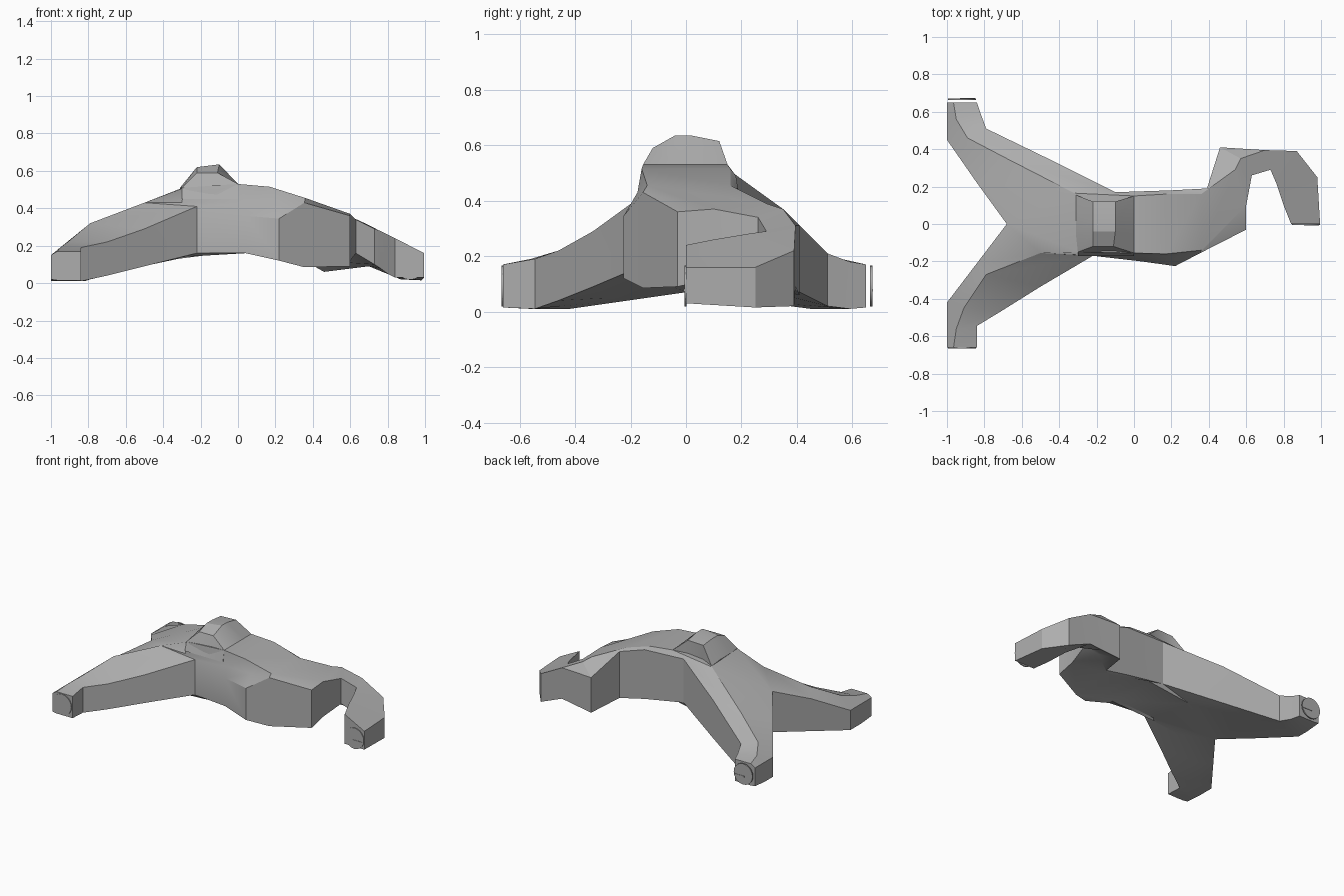
import bpy, bmesh, math
from mathutils import Matrix

default_cube = bpy.data.objects.get("Cube")
if default_cube:
    bpy.data.objects.remove(default_cube, do_unlink=True)


def make_material(name, value):
    material = bpy.data.materials.new(name)
    material.use_nodes = True
    colour = (value, value, value, 1)
    material.diffuse_color = colour
    material.node_tree.nodes["Principled BSDF"].inputs["Base Color"].default_value = colour
    return material


stone = make_material("plain grey", 0.42)


def finish(bm, name):
    bmesh.ops.recalc_face_normals(bm, faces=bm.faces)
    mesh = bpy.data.meshes.new(name)
    bm.to_mesh(mesh)
    bm.free()
    mesh.materials.append(stone)
    part = bpy.data.objects.new(name, mesh)
    bpy.context.collection.objects.link(part)
    bpy.ops.object.select_all(action="DESELECT")
    part.select_set(True)
    bpy.context.view_layer.objects.active = part
    bpy.ops.object.shade_smooth_by_angle(angle=math.radians(25))
    return part


def strip(rows):
    """Faces between neighbouring rows, with repeated points collapsed."""
    for lower, upper in zip(rows, rows[1:]):
        for i in range(len(lower) - 1):
            loop = (lower[i], lower[i + 1], upper[i + 1], upper[i])
            face = list(dict.fromkeys(loop))
            if len(face) > 2:
                yield face


def build_slab(name, grids):
    """Skin plan-view grids; each point is x, y, underside, top in hundredths."""
    bm = bmesh.new()
    tops, bottoms, edge_use = {}, {}, {}
    for rows in grids:
        for face in strip(rows):
            for x, y, low, high in face:
                if (x, y) not in tops:
                    tops[x, y] = bm.verts.new((x / 100, y / 100, high / 100))
                    bottoms[x, y] = bm.verts.new((x / 100, y / 100, low / 100))
            keys = [point[:2] for point in face]
            bm.faces.new([tops[key] for key in keys])
            bm.faces.new([bottoms[key] for key in reversed(keys)])
            for a, b in zip(keys, keys[1:] + keys[:1]):
                edge_use.setdefault(frozenset((a, b)), []).append((a, b))
    # Close the outer border with upright walls
    for uses in edge_use.values():
        if len(uses) == 1:
            a, b = uses[0]
            bm.faces.new((tops[b], tops[a], bottoms[a], bottoms[b]))
    return finish(bm, name)


# Points shared by neighbouring parts
crotch = (-68, 0, 7, 36)
front_root = (-22, -17, 16, 41)
front_crease = (-50, -15.5, 11, 43)
back_crease = (-32, 16.5, 13, 50)
back_root = (-10, 17, 19, 50)
neck_front = (60, -3, 9, 36)
neck_inner = (60, 10, 12, 37)
neck_back = (54, 29, 12, 39)
shoulder = (46, 41, 6, 31)
bend = (70, 39.5, 9, 31)
knuckle = (87, 39, 2, 22)
wrist = (98, 25, 1.5, 16)
tip = (99.5, 0, 3, 16)

# Arms run from the tip towards the body: inner wall, crease, outer wall
front_arm = [
    [(-100, -66, 2, 15), (-96.5, -66, 1.5, 17), (-84, -66, 1.5, 17)],
    [(-100, -54, 1, 15), (-95, -56, 1, 19), (-84, -54.5, 1, 19)],
    [(-100, -42, 1, 15), (-91, -45, 2, 22), (-70, -46, 4, 22)],
    [(-84, -21, 4, 27), (-79, -27, 5, 32), (-50, -33.5, 9, 29)],
    [crotch, front_crease, front_root],
]
back_arm = [
    [(-100, 65, 2, 15), (-96.5, 65, 1.5, 17), (-84, 65, 1.5, 17)],
    [(-100, 54, 1, 15), (-95, 56, 1, 19), (-82, 59, 1, 18)],
    [(-100, 45, 1, 15), (-89, 46, 2, 23), (-79, 51, 2, 21)],
    [(-84, 22, 4, 27), (-68, 35, 6, 34), (-46, 35, 10, 37)],
    [crotch, back_crease, back_root],
]

# Body runs along x: front wall, crease, front top, back top, back wall
chest = (35.5, -15.5, 8.5, 43)
body = [
    [front_root, front_crease, crotch, crotch, crotch],
    [front_root, (-30, -16.5, 14, 43), (-29, -15, 15, 51), back_crease, back_crease],
    [(4, -20, 16, 36), (4, -17, 16, 43), (0, -15.5, 17, 53), (0, 15, 18, 53), back_root],
    [(22, -22.5, 12, 34.5), (22, -17.5, 12, 43), (17, -16, 14, 51.5), (17, 16, 14, 51.5), (20, 18, 14, 49)],
    [chest, chest, (36, -14, 9, 45.5), (36, 16, 10, 45.5), (39, 19, 10, 43)],
    [neck_front, neck_front, neck_inner, neck_back, shoulder],
]

# Hooked arm curls round to face the front
hook = [
    [neck_inner, neck_back, shoulder],
    [(63, 26, 16, 34), (57, 35, 11, 37), shoulder],
    [(73, 29, 10, 29), bend, bend],
    [(76, 22, 8, 28), knuckle, knuckle],
    [(80, 10, 5, 26), wrist, wrist],
    [(84, 0, 3, 24), tip, tip],
]
build_slab("three_armed_body", [front_arm, back_arm, body, hook])

# Hump on the crest: rings from left to right
bm = bmesh.new()
outline = [
    [(-30, -15, 51), (-31, -6, 51), (-31, 6, 51), (-31, 15.5, 50)],
    [(-22, -12, 59), (-22, -4, 62), (-22, 2, 62), (-22, 12, 61)],
    [(-11, -12, 59), (-10, -4, 63.5), (-10, 2, 63.5), (-10, 12, 61.5)],
    [(0, -15.5, 53), (0, -5, 53), (0, 6, 53), (0, 15, 53)],
]
rings = []
for section in outline:
    points = [section[0][:2] + (45,)] + section + [section[-1][:2] + (45,)]
    points[0] = (points[0][0], -17, 45)
    rings.append([bm.verts.new((x / 100, y / 100, z / 100)) for x, y, z in points])
for face in strip(rings):
    bm.faces.new(face)
for ring in rings[::3]:
    bm.faces.new(ring)
bm.faces.new([ring[0] for ring in rings] + [ring[-1] for ring in reversed(rings)])
finish(bm, "crest_hump")


# Thin round end plates, some with a locating bar
def end_plate(name, x, y, side, bar):
    bm = bmesh.new()
    upright = Matrix.Rotation(math.pi / 2, 4, "X")
    place = Matrix.Translation((x, y, 0.092))
    bmesh.ops.create_cone(bm, cap_ends=True, segments=20, radius1=0.074,
                          radius2=0.074, depth=0.008, matrix=place @ upright)
    if bar:
        shift = Matrix.Translation((0.03, side * 0.005, -0.015))
        size = Matrix.Diagonal((0.08, 0.004, 0.008, 1))
        bmesh.ops.create_cube(bm, size=1, matrix=place @ shift @ size)
    finish(bm, name)


end_plate("front_arm_plate", -0.92, -0.662, -1, False)
end_plate("back_arm_plate", -0.92, 0.668, 1, True)
end_plate("hook_plate", 0.92, -0.002, -1, True)
